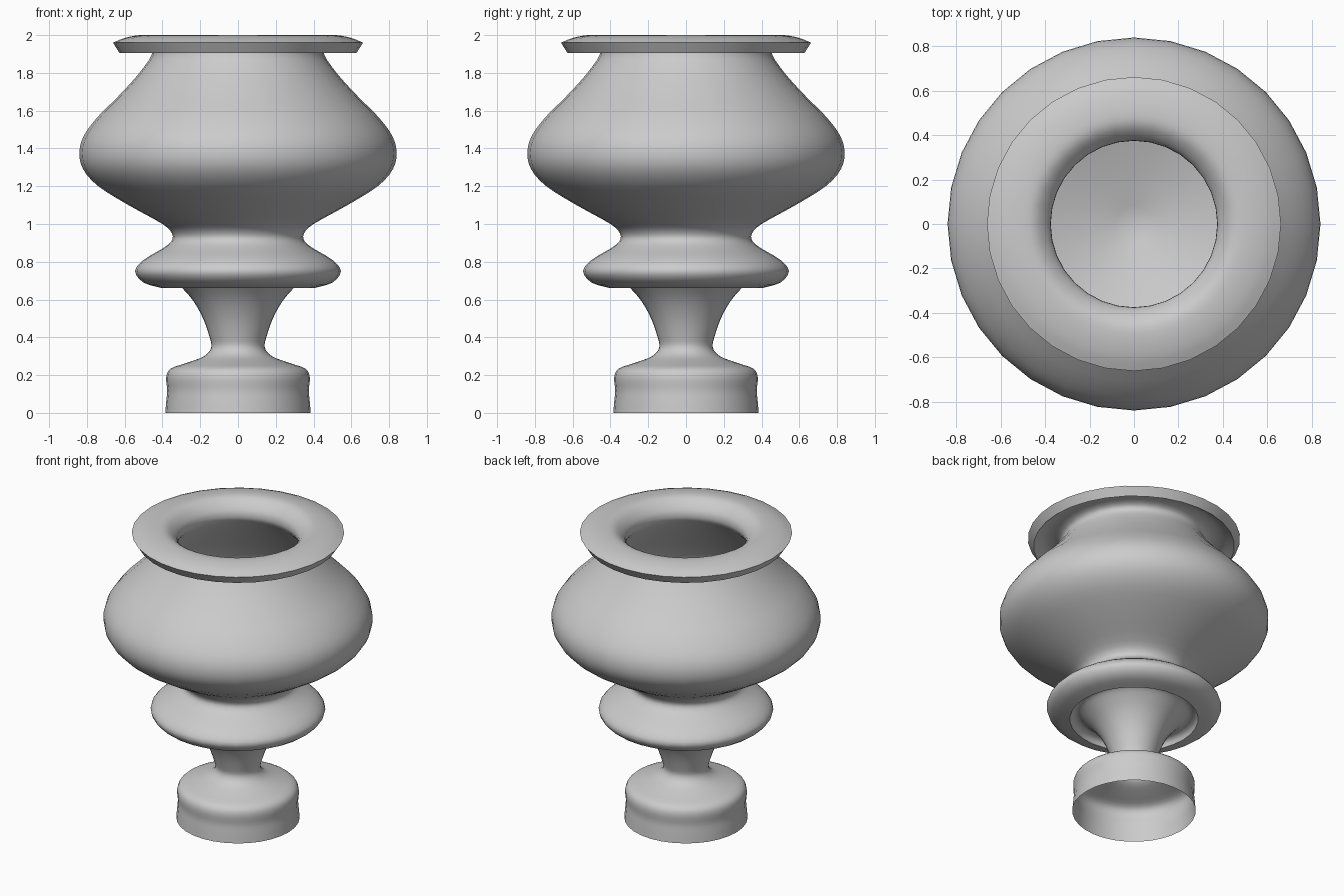
import bpy
import bmesh
from math import cos, sin, radians, tau
from mathutils import Vector

SIDES = 32      # facets around the axis
STEPS = 3       # smoothing steps between profile points

default_cube = bpy.data.objects.get("Cube")
if default_cube:
    bpy.data.objects.remove(default_cube, do_unlink=True)

# One plain grey material for the whole urn
stone = bpy.data.materials.new("stone_grey")
stone.use_nodes = True
stone_colour = (0.6, 0.6, 0.6, 1.0)
stone.diffuse_color = stone_colour
stone.node_tree.nodes["Principled BSDF"].inputs["Base Color"].default_value = stone_colour


def smooth_profile(points):
    """Pass a flowing curve through (radius, height) points."""
    pts = [Vector(p) for p in points]
    pts = [2 * pts[0] - pts[1]] + pts + [2 * pts[-1] - pts[-2]]
    curve = []
    for a, b, c, d in zip(pts, pts[1:], pts[2:], pts[3:]):
        for i in range(STEPS):
            t = i / STEPS
            curve.append(0.5 * (2 * b + (c - a) * t + (2 * a - 5 * b + 4 * c - d) * t * t
                                + (3 * b - a - 3 * c + d) * t ** 3))
    return curve + [pts[-2]]


def lathe(name, points, curved=True):
    """Turn a profile, listed from outside bottom to top, around the z axis."""
    profile = smooth_profile(points) if curved else [Vector(p) for p in points]
    bm = bmesh.new()
    rings = []
    for radius, height in profile:
        if radius < 0.001:
            rings.append([bm.verts.new((0, 0, height))] * SIDES)
        else:
            rings.append([bm.verts.new((radius * cos(tau * i / SIDES), radius * sin(tau * i / SIDES), height))
                          for i in range(SIDES)])
    for low, high in zip(rings, rings[1:]):
        for i in range(SIDES):
            j = (i + 1) % SIDES
            corners = dict.fromkeys([low[i], low[j], high[j], high[i]])
            bm.faces.new(list(corners))
    mesh = bpy.data.meshes.new(name)
    bm.to_mesh(mesh)
    bm.free()
    mesh.materials.append(stone)
    obj = bpy.data.objects.new(name, mesh)
    bpy.context.collection.objects.link(obj)
    bpy.ops.object.select_all(action="DESELECT")
    obj.select_set(True)
    bpy.context.view_layer.objects.active = obj
    bpy.ops.object.shade_smooth_by_angle(angle=radians(50))
    return obj


# Hollow foot, narrow stem and the recess under the collar
lathe("pedestal", [
    (.385, 0), (.38, .06), (.375, .12), (.38, .19), (.355, .235), (.27, .265), (.18, .3), (.142, .345),
    (.15, .4), (.185, .5), (.235, .59), (.295, .66), (.345, .7), (.385, .69), (.4, .66)])

# Bulging collar, waist, wide bowl, neck and the recess under the lip
lathe("bowl", [
    (.4, .66), (.5, .69), (.545, .75), (.5, .81), (.4, .87), (.352, .91), (.35, .95), (.4, 1),
    (.58, 1.1), (.74, 1.2), (.82, 1.29), (.84, 1.38), (.815, 1.47), (.74, 1.57), (.64, 1.67),
    (.53, 1.79), (.455, 1.9), (.48, 1.945), (.56, 1.95), (.627, 1.905)])

# Slanted outer edge of the lip
lathe("lip_edge", [(.627, 1.905), (.662, 1.96)], curved=False)

# Rounded lip top, throat, inner wall and floor
lathe("basin", [
    (.662, 1.96), (.6, 1.985), (.52, 2), (.45, 1.995), (.395, 1.95), (.375, 1.9), (.4, 1.84),
    (.56, 1.67), (.7, 1.52), (.76, 1.38), (.7, 1.26), (.5, 1.15), (.25, 1.06), (0, .99)])
